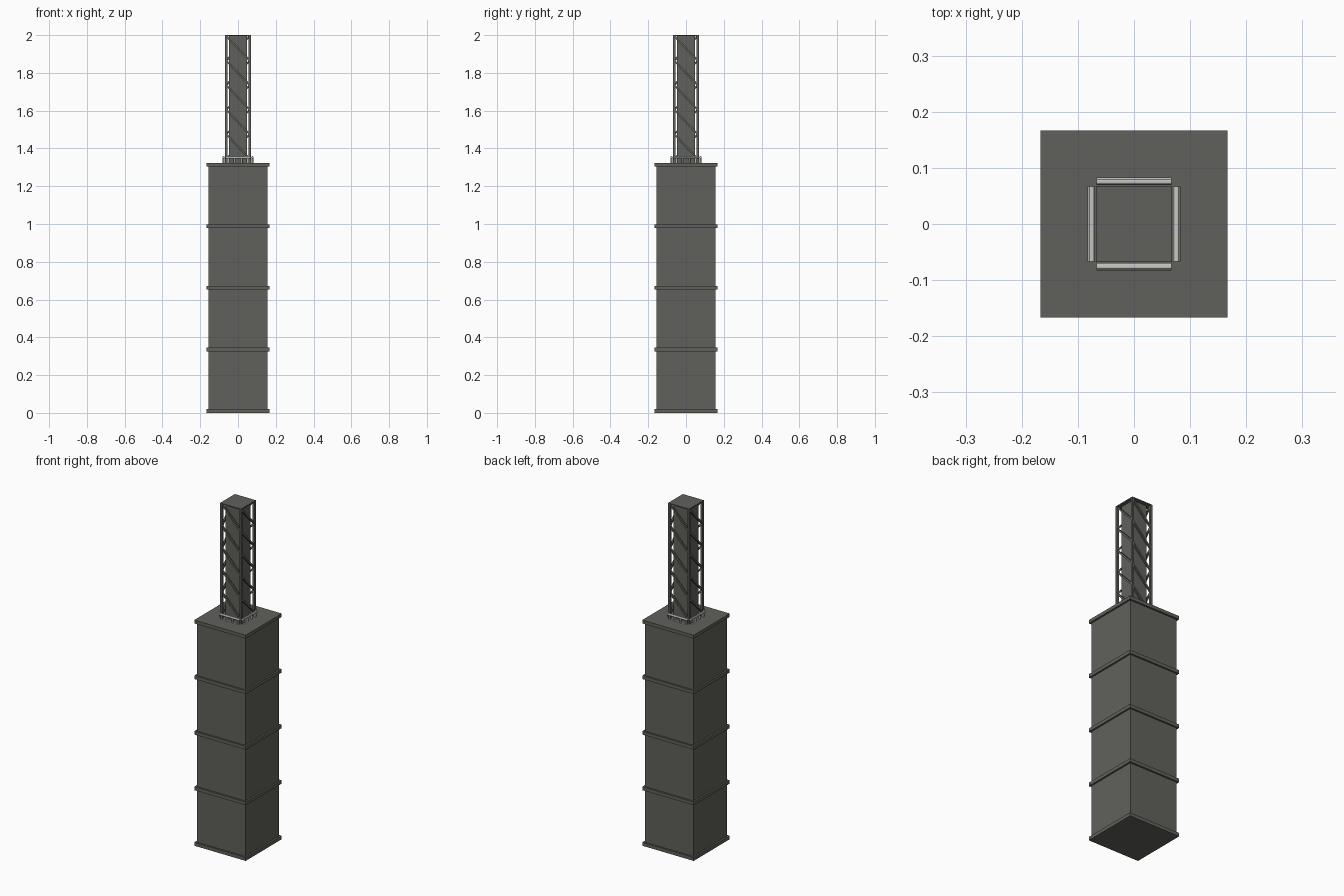
import bpy
from math import pi, sqrt, atan2
from mathutils import Matrix, Vector

if "Cube" in bpy.data.objects:
    bpy.data.objects.remove(bpy.data.objects["Cube"])


def material(name, rgb):
    m = bpy.data.materials.new(name)
    m.diffuse_color = (*rgb, 1)
    m.use_nodes = True
    m.node_tree.nodes["Principled BSDF"].inputs["Base Color"].default_value = m.diffuse_color
    return m


dark = material("dark grey stone", (0.118, 0.120, 0.105))
light = material("light grey metal", (0.56, 0.56, 0.54))


def box(name, lo, hi, mat, rot=0.0, tilt=0.0):
    """Box from lo to hi, tilted about its own y axis, then turned about the world z axis."""
    lo, hi = Vector(lo), Vector(hi)
    bpy.ops.mesh.primitive_cube_add(size=1)
    ob = bpy.context.object
    ob.name = name
    size = hi - lo
    ob.data.transform(Matrix.Rotation(rot, 4, 'Z')
                      @ Matrix.Translation((lo + hi) / 2)
                      @ Matrix.Rotation(tilt, 4, 'Y')
                      @ Matrix.Diagonal((size.x, size.y, size.z, 1)))
    ob.data.materials.append(mat)
    return ob


def rod(name, a, b, r, mat, rot=0.0):
    a, b = Vector(a), Vector(b)
    bpy.ops.mesh.primitive_cylinder_add(vertices=12, radius=r, depth=(b - a).length)
    ob = bpy.context.object
    ob.name = name
    turn = Vector((0, 0, 1)).rotation_difference(b - a).to_matrix().to_4x4()
    ob.data.transform(Matrix.Rotation(rot, 4, 'Z')
                      @ Matrix.Translation((a + b) / 2) @ turn)
    ob.data.materials.append(mat)
    bpy.ops.object.shade_smooth_by_angle()
    return ob


# Lower tower with ledges between its four storeys
B, S = 0.157, 0.167
box("tower_body", (-B, -B, 0.01), (B, B, 1.315), dark)
for i in range(5):
    z = i * 0.326
    box("ledge", (-S, -S, z), (S, S, z + 0.02), dark)

# Upper mast: core, cap and base plate
T, C, P = 0.068, 0.047, 0.012
box("mast_core", (-C, -C, 1.32), (C, C, 1.996), dark)
box("mast_cap", (-T, -T, 1.994), (T, T, 2.0), dark)

count, z0, z1 = 5, 1.345, 1.995
pitch = (z1 - z0) / count
span = 2 * (T - P / 2)
length = sqrt(span ** 2 + pitch ** 2)
for k in range(4):
    a = k * pi / 2
    # Corner post
    box("corner_post", (-T, -T, 1.32), (-T + P, -T + P, 1.996), dark, a)
    # Diagonal braces falling to the right on each face
    for i in range(count):
        zc = z0 + (i + 0.5) * pitch
        h = length / 2 - 0.006
        box("diagonal_brace", (-h, -T + 0.003, zc - 0.005),
            (h, -T + 0.012, zc + 0.005), dark, a, atan2(pitch, span))
    # Railing around the mast foot
    y = -0.076
    rod("handrail", (-0.067, y, 1.353), (0.067, y, 1.353), 0.0065, light, a)
    for j in range(4):
        x = -0.054 + j * 0.036
        rod("baluster", (x, y, 1.322), (x, y, 1.352), 0.005, light, a)
